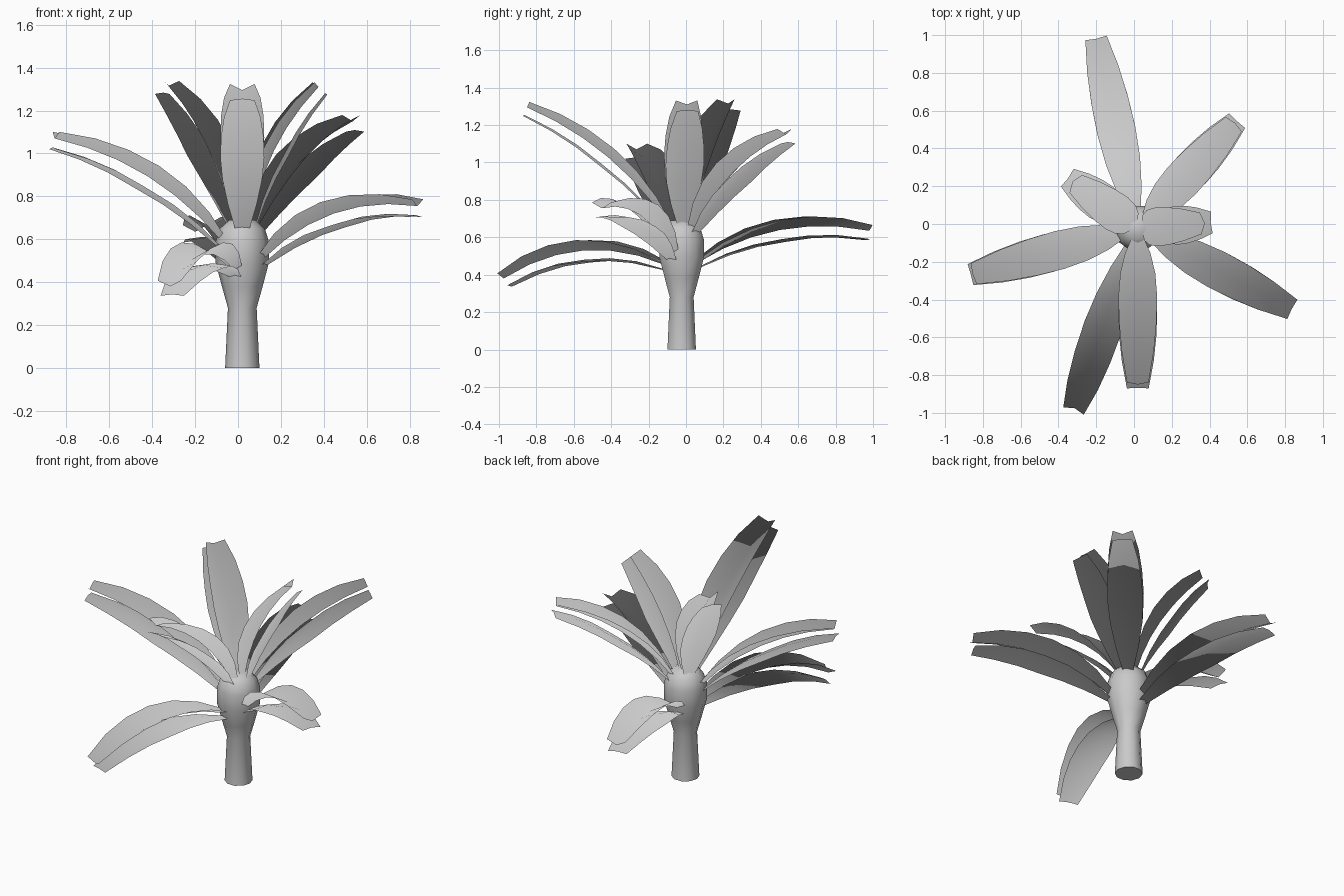
import bpy, bmesh, math
from mathutils import Vector

if "Cube" in bpy.data.objects:
    bpy.data.objects.remove(bpy.data.objects["Cube"], do_unlink=True)

grey = bpy.data.materials.new("plain_grey")
grey.use_nodes = True
COLOUR = (0.588, 0.588, 0.588, 1)
grey.diffuse_color = COLOUR
grey.node_tree.nodes["Principled BSDF"].inputs["Base Color"].default_value = COLOUR

CENTRE = Vector((0.02, -0.023, 0))
UP = Vector((0, 0, 1))


def finish(name, bm):
    """Turn a bmesh into a smooth grey object."""
    mesh = bpy.data.meshes.new(name)
    bm.to_mesh(mesh)
    bm.free()
    mesh.materials.append(grey)
    mesh.shade_smooth()
    obj = bpy.data.objects.new(name, mesh)
    bpy.context.collection.objects.link(obj)
    return obj


def build_trunk(sides=10):
    # Lathed stem that swells into a rounded crown
    profile = [(0.080, 0), (0.067, 0.28), (0.095, 0.38), (0.124, 0.49),
               (0.124, 0.59), (0.105, 0.65), (0.06, 0.69)]
    bm = bmesh.new()
    rings = []
    for r, z in profile:
        ring = []
        for i in range(sides):
            a = math.tau * i / sides
            ring.append(bm.verts.new(CENTRE + Vector((r * math.cos(a), r * math.sin(a), z))))
        rings.append(ring)
    for low, high in zip(rings, rings[1:]):
        for i in range(sides):
            j = (i + 1) % sides
            bm.faces.new((low[i], low[j], high[j], high[i]))
    bm.faces.new(rings[0][::-1])
    bm.faces.new(rings[-1])
    trunk = finish("trunk", bm)
    bpy.ops.object.select_all(action='DESELECT')
    trunk.select_set(True)
    bpy.context.view_layer.objects.active = trunk
    bpy.ops.object.shade_smooth_by_angle(angle=math.radians(50))


WIDTHS = [0.06, 0.135, 0.185, 0.205, 0.198, 0.17, 0.115]


def build_blade(name, base_r, base_z, tip, bulge, lower):
    # One arched strip; the upper blade is a gutter, the lower one nearly flat
    tip = Vector(tip)
    flat = Vector((tip.x - CENTRE.x, tip.y - CENTRE.y, 0))
    out = flat.normalized()
    side = UP.cross(out)
    start = Vector((base_r, base_z))
    end = Vector((flat.length, tip.z))
    chord = end - start
    normal = Vector((-chord.y, chord.x)).normalized()
    control = (start + end) / 2 + normal * bulge * 2
    bm = bmesh.new()
    rows = []
    steps = len(WIDTHS) - 1
    for k, width in enumerate(WIDTHS):
        t = k / steps
        p = start * (1 - t) ** 2 + control * 2 * t * (1 - t) + end * t * t
        tangent = (control - start) * (1 - t) + (end - control) * t
        n2 = Vector((-tangent.y, tangent.x)).normalized()
        n3 = out * n2.x + UP * n2.y
        centre = CENTRE + out * p.x + UP * p.y
        lift = width * 0.27
        if lower:
            centre -= n3 * (0.022 + 0.035 * min(1, t * 2) - 0.014 * t)
            lift = -width * 0.07
        rows.append([bm.verts.new(centre + side * s * width / 2 + n3 * lift * s * s)
                     for s in (-1, 0, 1)])
    for a, b in zip(rows, rows[1:]):
        for i in range(2):
            bm.faces.new((a[i], b[i], b[i + 1], a[i + 1]))
    # Foliage normals fan out from the foot of the plant for soft, even shading
    mesh = finish(name, bm).data
    mesh.normals_split_custom_set_from_vertices([v.co.normalized() for v in mesh.vertices])


# name: base radius, base height, tip position, arch height
LEAVES = {
    "back_leaf": (0.08, 0.46, (-0.20, 0.98, 0.635), 0.093),
    "back_left_leaf": (0.08, 0.64, (0.535, 0.535, 1.15), 0.07),
    "front_left_leaf": (0.10, 0.50, (0.835, -0.45, 0.755), 0.097),
    "front_leaf": (0.06, 0.65, (0.02, -0.85, 1.295), 0.075),
    "front_right_leaf": (0.09, 0.45, (-0.315, -0.975, 0.38), 0.115),
    "right_leaf": (0.09, 0.58, (-0.855, -0.265, 1.07), 0.08),
    "upright_right_leaf": (0.04, 0.67, (-0.325, 0.225, 1.315), 0.055),
    "upright_left_leaf": (0.04, 0.67, (0.375, 0.005, 1.31), 0.055),
}

build_trunk()
for leaf, (r, z, tip, bulge) in LEAVES.items():
    build_blade(leaf + "_upper", r, z, tip, bulge, False)
    build_blade(leaf + "_lower", r, z, tip, bulge, True)
